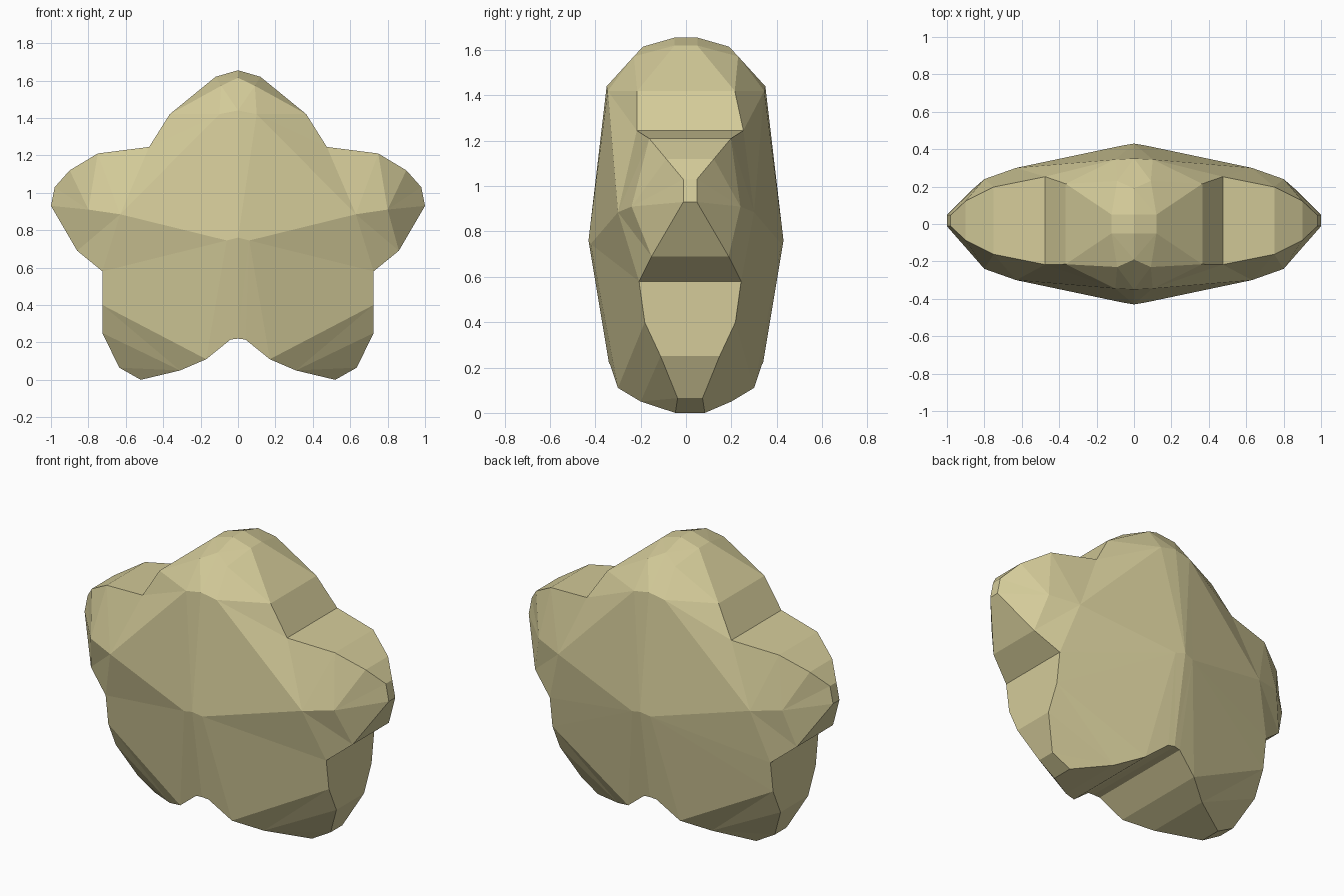
import bpy, bmesh

if "Cube" in bpy.data.objects:
    bpy.data.objects.remove(bpy.data.objects["Cube"])

# Right half of the outline, top to bottom: x, z, half depth of the side wall
RIM = [(0, 1.655, .05), (.12, 1.62, .05), (.365, 1.42, .215), (.475, 1.245, .235),
       (.75, 1.21, .18), (.90, 1.12, .105), (.98, 1.03, .03), (1.0, .93, .03),
       (.86, .69, .17), (.725, .58, .225), (.725, .40, .20), (.725, .25, .13),
       (.635, .065, .055), (.52, 0, .065), (.31, .05, .20), (.17, .11, .30),
       (.04, .215, .335), (0, .22, .34)]
# Raised points of the puffy face: centre, top point and arm ridge
FACE = {'A': (0, .76, .43), 'B': (.06, .745, .42), 'T': (0, 1.44, .35),
        'S': (.10, 1.42, .345), 'U': (.09, 1.572, .23), 'V': (0, 1.615, .19),
        'R': (.63, .885, .30), 'Q': (.80, .91, .24)}
# Facets of one face of the star, by outline index or raised point
FACETS = ["V U S T", "U 2 S", "T S B A", "S 2 3", "S 3 R", "S R B",
          "3 4 R", "4 Q R", "8 R Q", "8 9 R", "R 9 B", "B 9 10",
          "B 10 15", "B 15 16", "A B 16 17",
          "10 11 14 15", "11 12 14", "12 13 14", "2 U 1", "U V 0 1"]
FACETS += [f"{i} {i + 1} Q" for i in range(4, 8)]

bm = bmesh.new()


def side_points(sign):
    pts = {}
    for i, (x, z, d) in enumerate(RIM):
        shift = .018 if 3 <= i <= 13 else 0
        pts[str(i)] = bm.verts.new((x, sign * d + shift, z))
    for key, (x, z, d) in FACE.items():
        pts[key] = bm.verts.new((x, sign * d, z))
    return pts


# Front and back faces
front, back = side_points(-1), side_points(1)
for pts in (front, back):
    for facet in FACETS:
        bm.faces.new([pts[k] for k in facet.split()])

# Side wall around the outline
for i in range(len(RIM) - 1):
    a, b = str(i), str(i + 1)
    bm.faces.new((front[a], front[b], back[b], back[a]))

# Mirror to the left half and weld the middle
geom = bm.verts[:] + bm.edges[:] + bm.faces[:]
copy = bmesh.ops.duplicate(bm, geom=geom)["geom"]
for v in copy:
    if isinstance(v, bmesh.types.BMVert):
        v.co.x = -v.co.x
bmesh.ops.remove_doubles(bm, verts=bm.verts[:], dist=.0005)
bmesh.ops.triangulate(bm, faces=[f for f in bm.faces if len(f.verts) > 3])
bmesh.ops.recalc_face_normals(bm, faces=bm.faces[:])

mesh = bpy.data.meshes.new("star_body")
bm.to_mesh(mesh)
bm.free()
star = bpy.data.objects.new("star_body", mesh)
bpy.context.collection.objects.link(star)

# Sandy yellow
mat = bpy.data.materials.new("sandy_yellow")
mat.diffuse_color = (.66, .60, .32, 1)
mat.use_nodes = True
mat.node_tree.nodes["Principled BSDF"].inputs["Base Color"].default_value = mat.diffuse_color
mesh.materials.append(mat)
